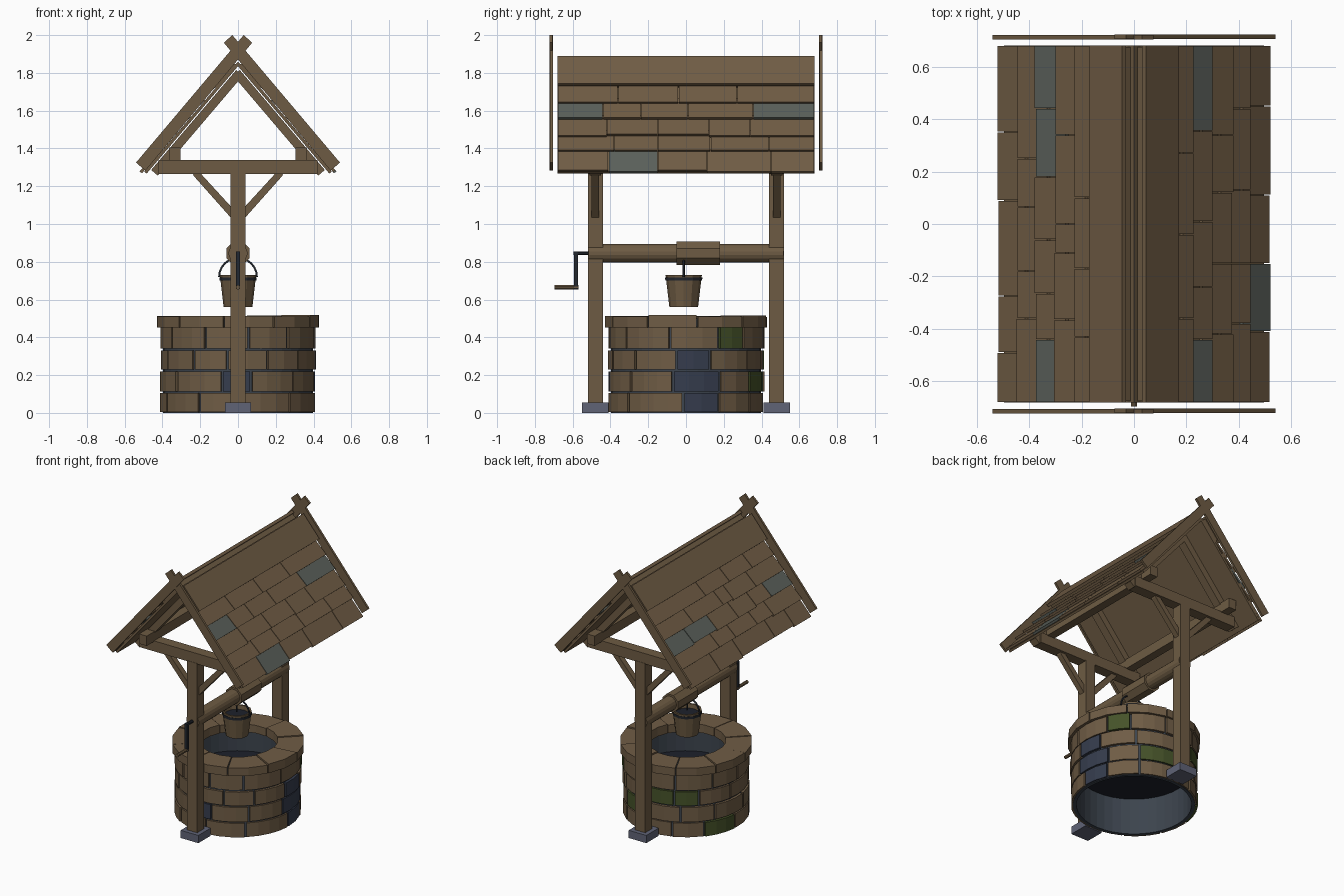
import bpy, bmesh, math, random
from mathutils import Vector

if "Cube" in bpy.data.objects:
    bpy.data.objects.remove(bpy.data.objects["Cube"])

random.seed(4)


def material(name, r, g, b):
    m = bpy.data.materials.new(name)
    m.diffuse_color = (r, g, b, 1)
    m.use_nodes = True
    m.node_tree.nodes["Principled BSDF"].inputs["Base Color"].default_value = m.diffuse_color
    return m


WOOD = material("timber brown", 0.155, 0.105, 0.056)
SHINGLE = material("shingle brown", 0.165, 0.110, 0.060)
GREY = material("weathered grey", 0.105, 0.120, 0.105)
STONE = material("stone brown", 0.160, 0.108, 0.060)
BLUE = material("stone blue", 0.036, 0.046, 0.075)
MOSS = material("moss green", 0.060, 0.085, 0.022)
MORTAR = material("mortar slate", 0.045, 0.057, 0.075)
FOOT = material("footing grey", 0.115, 0.125, 0.180)
IRON = material("dark iron", 0.016, 0.020, 0.028)
WATER = material("dark water", 0.012, 0.015, 0.024)


def mesh(name, verts, faces, mat):
    bm = bmesh.new()
    vs = [bm.verts.new(v) for v in verts]
    for f in faces:
        bm.faces.new([vs[i] for i in f])
    bmesh.ops.recalc_face_normals(bm, faces=bm.faces)
    me = bpy.data.meshes.new(name)
    bm.to_mesh(me)
    bm.free()
    me.materials.append(mat)
    ob = bpy.data.objects.new(name, me)
    bpy.context.collection.objects.link(ob)
    return ob


def prism(name, poly, y0, y1, mat):
    """Extrude an xz outline along y."""
    n = len(poly)
    verts = [(x, y, z) for y in (y0, y1) for x, z in poly]
    faces = [tuple(range(n)), tuple(range(n, 2 * n))]
    faces += [(i, (i + 1) % n, n + (i + 1) % n, n + i) for i in range(n)]
    return mesh(name, verts, faces, mat)


def box(name, x0, x1, y0, y1, z0, z1, mat):
    return prism(name, [(x0, z0), (x1, z0), (x1, z1), (x0, z1)], y0, y1, mat)


def rod(name, y0, y1, z, r, sides, mat):
    """Round bar along y."""
    ring = [(r * math.cos(math.tau * (i + .5) / sides), z + r * math.sin(math.tau * (i + .5) / sides))
            for i in range(sides)]
    return prism(name, ring, y0, y1, mat)


def lathe(name, profile, sides, mat, y=0, closed=False):
    """Revolve (radius, z) points about a vertical axis."""
    n = len(profile)
    verts = []
    for k in range(sides):
        a = math.tau * k / sides
        verts += [(r * math.cos(a), y + r * math.sin(a), z) for r, z in profile]
    faces = []
    for k in range(sides):
        k2 = (k + 1) % sides
        for i in range(n if closed else n - 1):
            j = (i + 1) % n
            faces.append((k * n + i, k2 * n + i, k2 * n + j, k * n + j))
    return mesh(name, verts, faces, mat)


def arc_block(name, a0, a1, r0, r1, z0, z1, steps, mat):
    """Curved block between two angles in degrees."""
    verts, faces = [], []
    for k in range(steps + 1):
        a = math.radians(a0 + (a1 - a0) * k / steps)
        verts += [(r * math.cos(a), r * math.sin(a), z)
                  for r, z in ((r0, z0), (r1, z0), (r1, z1), (r0, z1))]
    for k in range(steps):
        for i in range(4):
            j = (i + 1) % 4
            faces.append((4 * k + i, 4 * k + j, 4 * k + 4 + j, 4 * k + 4 + i))
    e = 4 * steps
    faces += [(0, 1, 2, 3), (e, e + 1, e + 2, e + 3)]
    return mesh(name, verts, faces, mat)


# Well wall: mortar tube, stone courses, coping and water
lathe("mortar_tube", [(.375, 0), (.397, 0), (.397, .46), (.375, .46)], 40, MORTAR, closed=True)
joints = [[-48, -2, 25, 55, 88, 112, 142, 175, 205, 240, 274],
          [-45, -10, 26, 55, 90, 120, 152, 188, 218, 258, 280],
          [-40, -7, 18, 52, 90, 114, 137, 170, 205, 235, 262, 292],
          [-50, -12, 25, 47, 80, 115, 150, 180, 212, 245, 278]]
special = {(0, -2): BLUE, (1, -10): BLUE, (2, -7): BLUE, (1, 258): BLUE,
           (3, 25): MOSS, (1, 55): MOSS, (2, 90): MOSS, (2, 114): MOSS, (0, 142): MOSS}
levels = [(.004, .104), (.114, .219), (.231, .330), (.341, .452)]
for c, row in enumerate(joints):
    for a0, a1 in zip(row, row[1:] + [row[0] + 360]):
        jr = random.uniform(-.003, .008)
        arc_block("wall_stone", a0 + .9, a1 - .9, .385, .409 + jr, *levels[c],
                  max(2, round((a1 - a0) / 13)), special.get((c, a0), STONE))
for k in range(10):
    a = 36 * k + 8
    arc_block("coping_stone", a + .5, a + 35.5, .26, .432, .452, .508 + random.uniform(0, .009), 2, STONE)
lathe("coping_mortar", [(.27, .456), (.415, .456), (.415, .5), (.27, .5)], 20, MORTAR, closed=True)
lathe("water", [(.0005, .26), (.38, .26)], 32, WATER)

# Posts, footings, tie beams, braces and rafters at both ends
TH = math.radians(49.6)
CO, SI = math.cos(TH), math.sin(TH)


def slope(side, s, n):
    """Point at distance s down the roof and height n above its deck."""
    return (side * (s * CO + n * SI), 1.86 - s * SI + n * CO)


def plank(name, side, s0, s1, n0, n1, y0, y1, mat, lift=0.0):
    pts = [slope(side, s0, n0), slope(side, s1, n0 + lift), slope(side, s1, n1 + lift), slope(side, s0, n1)]
    return prism(name, pts, y0, y1, mat)


for e in (-1, 1):
    y = .48 * e
    box("footing", -.07, .07, y - .07, y + .07, 0, .055, FOOT)
    box("post", -.04, .04, y - .04, y + .04, .05, 1.27, WOOD)
    box("tie_beam", -.42, .42, y - .038, y + .038, 1.265, 1.34, WOOD)
    for s in (-1, 1):
        prism("brace", [(s * .035, 1.03), (s * .035, 1.09), (s * .2, 1.27), (s * .24, 1.27), (s * .235, 1.255)],
              y - .02, y + .02, WOOD)
        plank("rafter", s, .04, .735, -.068, -.022, y - .03, y + .03, WOOD)
        # Crossed gable boards, one a hair in front of the other
        yb = .713 * e + .001 * s
        prism("gable_board", [(s * .54, 1.325), (s * .49, 1.283), (-s * .075, 1.96), (-s * .03, 2.0)],
              yb - .008, yb + .008, WOOD)

# Roof: plates, decks, shingles and ridge boards
rows = {1: [[-.36, -.04, .27], [-.44, -.24, .01, .355], [-.42, -.15, .12, .34],
            [-.38, -.15, .13, .44], [-.41, -.15, .11, .45]],
        -1: [[-.43, -.17, .10], [-.365, -.11, .0, .34], [-.44, -.265, -.06, .18, .44],
             [-.36, -.18, .065, .25], [-.49, -.275, .09, .35]]}
grey = {(1, 1, 0), (1, 1, 4), (1, 4, 1), (-1, 2, 0), (-1, 2, 4), (-1, 2, 5)}
ends = [.31, .42, .535, .643, .772]
for s in (-1, 1):
    box("wall_plate", s * .305, s * .365, -.6, .6, 1.335, 1.405, WOOD)
    prism("roof_deck", [(0, 1.86), (0, 1.835), slope(s, .765, -.016), slope(s, .765, 0)], -.68, .68, WOOD)
    for r, cuts in enumerate(rows[s]):
        ys = [-.68] + cuts + [.68]
        for k in range(len(ys) - 1):
            bottom = ends[r] + random.choice((0, 0, .008))
            plank("shingle", s, ends[r] - .15, bottom, 0, .016, ys[k] + .002, ys[k + 1] - .002,
                  GREY if (s, r, k) in grey else SHINGLE, .004 if r == 4 else .019)
    plank("ridge_board", s, .006, .2, .034, .054, -.68, .68, SHINGLE)
    plank("ridge_packing", s, .02, .18, 0, .034, -.675, .675, WOOD)

# Windlass: axle, drum and crank
rod("axle", -.515, .515, .845, .05, 16, WOOD)
rod("drum", -.05, .18, .845, .067, 8, WOOD)
rod("crank_pin", -.595, -.5, .845, .011, 8, IRON)
box("crank_arm", -.011, .011, -.594, -.572, .655, .855, IRON)
rod("crank_grip", -.695, -.57, .665, .012, 8, WOOD)

# Bucket with hoop, contents, bail and rope
BY = -.012
lathe("bucket", [(.0005, .56), (.076, .56), (.096, .73), (.084, .73), (.068, .575), (.0005, .575)], 12, WOOD, BY)
lathe("bucket_hoop", [(.0945, .70), (.0965, .718), (.0985, .718), (.0975, .70)], 12, IRON, BY, True)
lathe("bucket_water", [(.0005, .7), (.083, .7)], 12, WATER, BY)


def wire(name, points, r, mat):
    cu = bpy.data.curves.new(name, "CURVE")
    cu.dimensions = "3D"
    cu.bevel_depth = r
    cu.bevel_resolution = 1
    cu.use_fill_caps = True
    sp = cu.splines.new("POLY")
    sp.points.add(len(points) - 1)
    for p, q in zip(sp.points, points):
        p.co = (*q, 1)
    cu.materials.append(mat)
    ob = bpy.data.objects.new(name, cu)
    bpy.context.collection.objects.link(ob)


wire("bucket_bail", [(.1 * math.cos(math.pi * k / 12), BY, .72 + .1 * math.sin(math.pi * k / 12))
                     for k in range(13)], .006, IRON)
wire("rope", [(0, BY, .81), (0, BY, .72)], .005, IRON)
